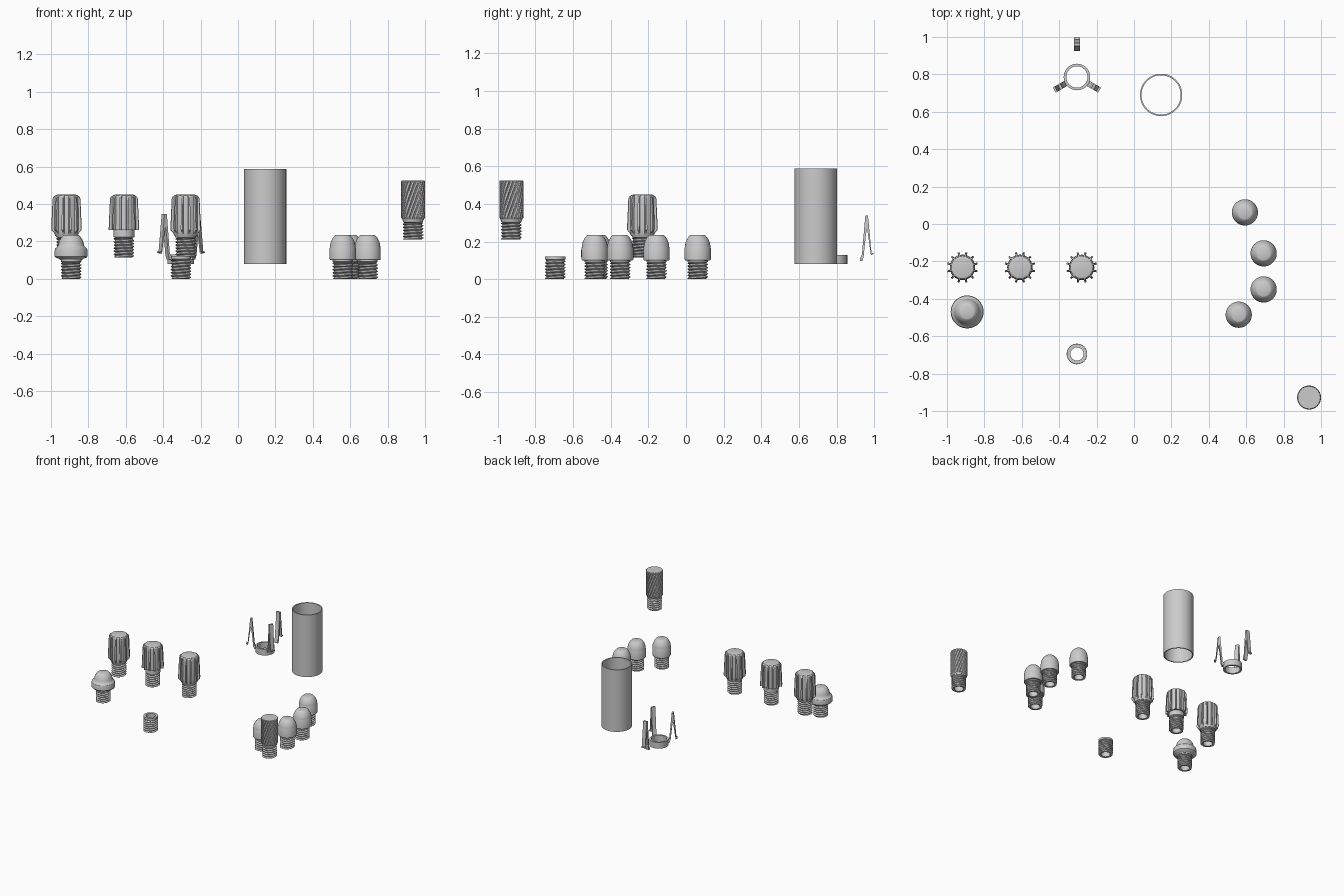
import bpy, bmesh, math
from mathutils import Matrix, Vector

if "Cube" in bpy.data.objects:
    bpy.data.objects.remove(bpy.data.objects["Cube"])

TAU = 2 * math.pi


def finish(name, bm, loc, angle=30):
    bmesh.ops.recalc_face_normals(bm, faces=bm.faces)
    me = bpy.data.meshes.new(name)
    bm.to_mesh(me)
    bm.free()
    ob = bpy.data.objects.new(name, me)
    bpy.context.collection.objects.link(ob)
    ob.location = loc
    bpy.ops.object.select_all(action='DESELECT')
    ob.select_set(True)
    bpy.context.view_layer.objects.active = ob
    bpy.ops.object.shade_smooth_by_angle(angle=math.radians(angle))
    return ob


def steps(n):
    return [TAU * i / n for i in range(n)]


def turned(name, loc, rows, angles=None, rad=None, loop=False):
    """Revolve (r, z) rows; rad(r, z, i) may vary the radius round the axis."""
    angles = angles or steps(48)
    n = len(angles)
    bm = bmesh.new()
    rings = []
    for r, z, *twist in rows:
        t = twist[0] if twist else 0
        ring = []
        for i, a in enumerate(angles):
            q = rad(r, z, i) if rad else r
            ring.append(bm.verts.new((q * math.cos(a + t), q * math.sin(a + t), z)))
        rings.append(ring)
    pairs = list(zip(rings, rings[1:]))
    if loop:
        pairs.append((rings[-1], rings[0]))
    else:
        bm.faces.new(rings[0])
        bm.faces.new(rings[-1])
    for a, b in pairs:
        for i in range(n):
            j = (i + 1) % n
            bm.faces.new((a[i], a[j], b[j], b[i]))
    return finish(name, bm, loc)


def stem(name, x, y, z0, z1, collar=0.015, collar_r=0.054):
    """Hollow threaded stem with a plain collar on top."""
    R, pitch, depth, bore = 0.0551, 0.0165, 0.009, 0.035
    top = z1 - collar
    count = int((top - z0) / pitch * 6)
    rows = [(bore, z0), (0.046, z0)]
    rows += [(R, z0 + 0.002 + (top - z0 - 0.004) * k / count) for k in range(count + 1)]
    rows += [(0.047, top), (collar_r, top + 0.004), (collar_r, z1), (bore, z1)]

    def rad(r, z, i):
        if r != R:
            return r
        p = ((z - z0) / pitch - i / 48) % 1
        tri = abs(2 * p - 1)
        return R - depth * min(1, max(0, 1.5 * tri - 0.25))
    turned(name, (x, y, 0), rows, rad=rad, loop=True)


# splined caps: twelve narrow ribs on a tapering body
rib_angles, rib_flag = [], []
for k in range(12):
    for off, flag in ((-5, 0), (-3.5, 1), (3.5, 1), (5, 0), (15, 0)):
        rib_angles.append(math.radians(15 + 30 * k + off))
        rib_flag.append(flag)


def splined_cap(name, x, y, has_base):
    ribs = {0.428: 0.076, 0.438: 0.072, 0.27: 0.083, 0.262: 0.083}
    rows = [(0.05, 0.45), (0.06, 0.447), (0.066, 0.438), (0.0665, 0.428), (0.068, 0.27)]
    if has_base:
        rows += [(0.067, 0.262), (0.065, 0.242), (0.06, 0.23)]
    else:
        rows += [(0.068, 0.262)]
    turned(name, (x, y, 0), rows, rib_angles,
           lambda r, z, i: ribs.get(z, r) if rib_flag[i] else r)
    stem(name + "_stem", x, y, 0.115, 0.235 if has_base else 0.265,
         0.015 if has_base else 0.045, 0.056)


for i, (x, base) in enumerate(((-0.917, True), (-0.61, False), (-0.28, True))):
    splined_cap(f"splined_cap_{i + 1}", x, -0.232, base)

# domed caps
dome = [(0.056, 0.1), (0.066, 0.1), (0.07, 0.106), (0.07, 0.165), (0.068, 0.17),
        (0.067, 0.182), (0.064, 0.196), (0.058, 0.21), (0.05, 0.223), (0.04, 0.234), (0.036, 0.236)]
for i, (x, y) in enumerate(((0.593, 0.062), (0.693, -0.157), (0.693, -0.35), (0.56, -0.485))):
    turned(f"domed_cap_{i + 1}", (x, y, 0), dome)
    stem(f"domed_cap_{i + 1}_stem", x, y, 0, 0.103)

# wide flanged cap
flanged = [(0.058, 0.1), (0.062, 0.106), (0.083, 0.115), (0.088, 0.121), (0.088, 0.15),
           (0.085, 0.162), (0.076, 0.17), (0.07, 0.177), (0.067, 0.19), (0.062, 0.206),
           (0.053, 0.221), (0.042, 0.233), (0.036, 0.236)]
turned("flanged_cap", (-0.892, -0.47, 0), flanged)
stem("flanged_cap_stem", -0.892, -0.47, 0, 0.103)

# loose threaded sleeve
stem("threaded_sleeve", -0.305, -0.695, 0, 0.122, 0.02)

# cap with helical grooves
GROOVES = 20
twisted = [(0.056, 0.312, 0), (0.0601, 0.322, 0)]
twisted += [(0.064, 0.328 + 0.194 * k / 24, 1.1 * k / 24) for k in range(25)]
twisted += [(0.0601, 0.526, 1.1)]
turned("twisted_cap", (0.936, -0.928, 0), twisted, steps(GROOVES * 6),
       lambda r, z, i: 0.058 if r == 0.064 and i % 6 in (0, 1) else r)
stem("twisted_cap_stem", 0.936, -0.928, 0.21, 0.315)

# open tube
turned("tube", (0.145, 0.69, 0),
       [(0.113, 0.08), (0.113, 0.588), (0.105, 0.588), (0.105, 0.08)], steps(64), loop=True)

# clip ring
CX, CY = -0.305, 0.786
turned("clip_ring", (CX, CY, 0),
       [(0.071, 0.08), (0.071, 0.13), (0.057, 0.13), (0.057, 0.08)], loop=True)


# spring clips: narrow forked outline given width across the radius
def clip(name, degrees, start, base):
    outline = [(0, 0), (0.012, 0), (0.019, 0.022), (0.031, 0.14), (0.037, 0.175),
               (0.055, 0.05), (0.058, 0.03), (0.07, 0.036), (0.072, 0.042),
               (0.061, 0.042), (0.042, 0.243), (0.028, 0.243), (0.01, 0.035), (0, 0.015)]
    bm = bmesh.new()
    face = bm.faces.new([bm.verts.new((start + s, -0.0155, base + z)) for s, z in outline])
    ext = bmesh.ops.extrude_face_region(bm, geom=[face])
    verts = [v for v in ext["geom"] if isinstance(v, bmesh.types.BMVert)]
    bmesh.ops.translate(bm, verts=verts, vec=Vector((0, 0.031, 0)))
    bm.transform(Matrix.Rotation(math.radians(degrees), 4, 'Z'))
    finish(name, bm, (CX, CY, 0))


clip("left_clip", 210, 0.068, 0.105)
clip("right_clip", -30, 0.068, 0.105)
clip("loose_clip", 90, 0.139, 0.097)
